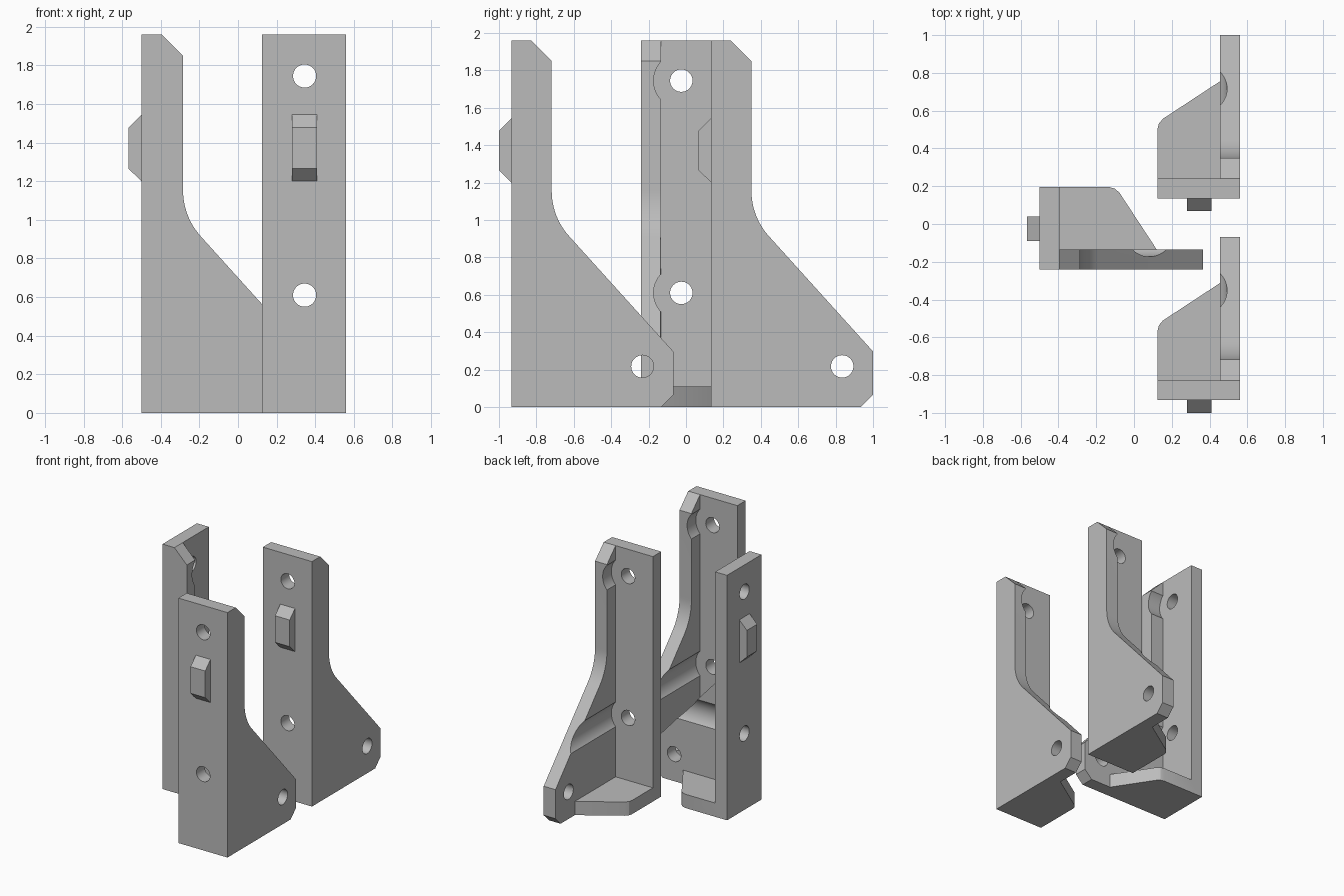
import bpy, bmesh, math
from mathutils import Matrix, Vector

if "Cube" in bpy.data.objects:
    bpy.data.objects.remove(bpy.data.objects["Cube"])

grey = bpy.data.materials.new("plain_grey")
grey.diffuse_color = (0.5, 0.5, 0.5, 1)
grey.use_nodes = True
grey.node_tree.nodes["Principled BSDF"].inputs["Base Color"].default_value = grey.diffuse_color

W, D, H, T = 0.435, 0.865, 1.96, 0.105    # width, depth, height, wall thickness


def link(name, bm):
    bmesh.ops.recalc_face_normals(bm, faces=bm.faces)
    me = bpy.data.meshes.new(name)
    bm.to_mesh(me)
    bm.free()
    ob = bpy.data.objects.new(name, me)
    bpy.context.collection.objects.link(ob)
    return ob


def prism(name, pts, axis, lo, hi):
    """Extrude a 2D outline along x (points are y, z) or along z (points are x, y)."""
    bm = bmesh.new()
    make = (lambda a, b: (lo, a, b)) if axis == 'x' else (lambda a, b: (a, b, lo))
    face = bm.faces.new([bm.verts.new(make(a, b)) for a, b in pts])
    ext = bmesh.ops.extrude_face_region(bm, geom=[face])
    step = Vector((hi - lo, 0, 0)) if axis == 'x' else Vector((0, 0, hi - lo))
    bmesh.ops.translate(bm, vec=step,
                        verts=[v for v in ext['geom'] if isinstance(v, bmesh.types.BMVert)])
    return link(name, bm)


def rod(name, centre, radius, length, axis, segments):
    bm = bmesh.new()
    rot = Matrix.Rotation(math.pi / 2, 4, 'Y' if axis == 'x' else 'X')
    bmesh.ops.create_cone(bm, cap_ends=True, segments=segments, radius1=radius, radius2=radius,
                          depth=length, matrix=Matrix.Translation(centre) @ rot)
    return link(name, bm)


def combine(ob, other, operation):
    mod = ob.modifiers.new("combine", 'BOOLEAN')
    mod.operation, mod.solver, mod.object = operation, 'EXACT', other
    bpy.context.view_layer.update()
    me = bpy.data.meshes.new_from_object(ob.evaluated_get(bpy.context.evaluated_depsgraph_get()))
    ob.modifiers.clear()
    ob.data = me
    bpy.data.objects.remove(other)


# Side plate: tall narrow top, curved neck, sloping foot
R, turn = 0.36, math.radians(42.3)
neck = [(0.215 + R * (1 - math.cos(turn * i / 12)), 1.155 - R * math.sin(turn * i / 12))
        for i in range(12, -1, -1)]
outline = [(0, 0), (D - 0.065, 0), (D, 0.065), (D, 0.297)] + neck + [(0.215, 1.85), (T, H), (0, H)]
bracket = prism("bracket", outline, 'x', W - T, W)

# Clearance grooves running behind the bolt holes
bolt_x, bolt_z = 0.22, (0.61, 1.745)
for z in bolt_z:
    combine(bracket, rod("groove_cutter", (bolt_x, T + 0.5, z), 0.148, 1.0, 'y', 64), 'DIFFERENCE')

# Front plate
combine(bracket, prism("front_plate", [(0, 0), (T, 0), (T, H), (0, H)], 'x', 0, W), 'UNION')

# Floor gusset with a rounded corner
combine(bracket, prism("floor", [(0, 0.05), (0, 0.37), (0.007, 0.397), (0.028, 0.422),
                                 (0.38, 0.653), (0.38, 0.05)], 'z', 0, 0.11), 'UNION')

# Chamfered locating tab
combine(bracket, prism("tab", [(0.05, 1.2), (0, 1.2), (-0.067, 1.265), (-0.067, 1.478),
                               (0, 1.545), (0.05, 1.545)], 'x', 0.155, 0.285), 'UNION')

# Bolt holes and foot hole
for z in bolt_z:
    combine(bracket, rod("bolt_cutter", (bolt_x, T / 2, z), 0.06, 0.3, 'y', 40), 'DIFFERENCE')
combine(bracket, rod("foot_cutter", (W - T / 2, 0.7, 0.217), 0.06, 0.3, 'x', 40), 'DIFFERENCE')

# Tidy flat faces, smooth the curved ones
bm = bmesh.new()
bm.from_mesh(bracket.data)
bmesh.ops.remove_doubles(bm, verts=bm.verts, dist=0.0001)
bmesh.ops.dissolve_limit(bm, angle_limit=math.radians(0.5), verts=bm.verts, edges=bm.edges)
bm.to_mesh(bracket.data)
bm.free()
bracket.data.materials.clear()
bracket.data.materials.append(grey)
bracket.data.polygons.foreach_set("use_smooth", [True] * len(bracket.data.polygons))
bracket.data.set_sharp_from_angle(angle=math.radians(25))

# Three copies: two in line, one turned to face left
bracket.name = "front_bracket"
bracket.location = (0.125, -0.933, 0)
for name, loc, angle in (("rear_bracket", (0.125, 0.135, 0), 0),
                         ("left_bracket", (-0.5, 0.195, 0), -math.pi / 2)):
    copy = bpy.data.objects.new(name, bracket.data)
    copy.location = loc
    copy.rotation_euler.z = angle
    bpy.context.collection.objects.link(copy)
